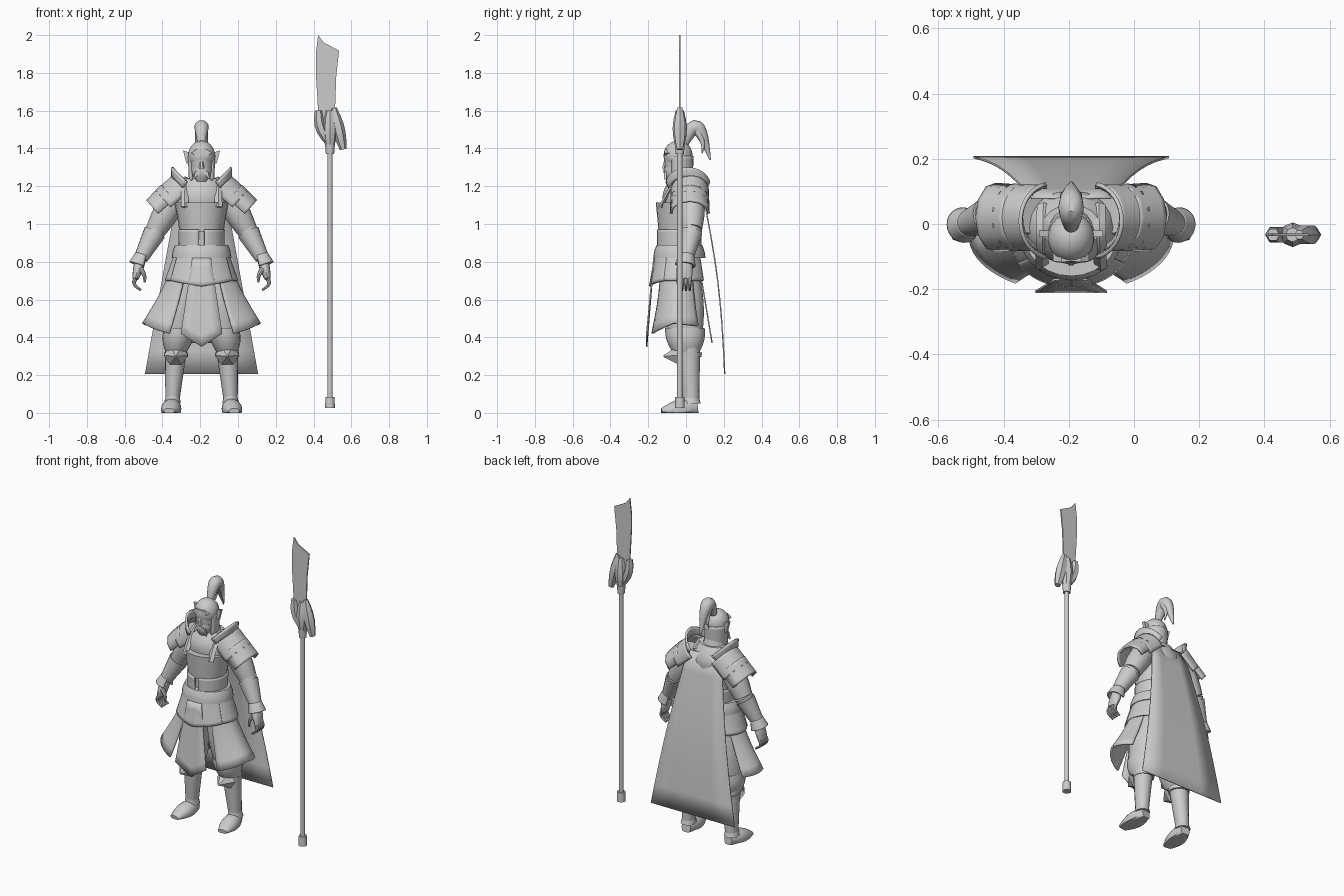
import bpy, bmesh
from math import radians, sin, cos, pi
from mathutils import Vector

if "Cube" in bpy.data.objects:
    bpy.data.objects.remove(bpy.data.objects["Cube"])

FIGURE_X = -.193
POLE_X = .487
POLE_Y = -.033
BODY_Y = -.035
FULL_TURN = 360

grey = bpy.data.materials.new("plain grey")
grey.use_nodes = True
grey.diffuse_color = (.6, .6, .6, 1)
grey.node_tree.nodes["Principled BSDF"].inputs["Base Color"].default_value = grey.diffuse_color


def finish(bm, name, mirror=False, thick=0, origin=FIGURE_X, sharp=35):
    """Turn a bmesh into a named, shaded object."""
    bmesh.ops.recalc_face_normals(bm, faces=bm.faces)
    mesh = bpy.data.meshes.new(name)
    bm.to_mesh(mesh)
    bm.free()
    mesh.materials.append(grey)
    obj = bpy.data.objects.new(name, mesh)
    bpy.context.collection.objects.link(obj)
    obj.location.x = origin
    if thick:
        shell = obj.modifiers.new("thickness", "SOLIDIFY")
        shell.thickness = thick
        shell.offset = 0
    if mirror:
        obj.modifiers.new("mirror", "MIRROR")
    bpy.context.view_layer.objects.active = obj
    obj.select_set(True)
    bpy.ops.object.shade_smooth_by_angle(angle=radians(sharp))
    obj.select_set(False)


def skin(bm, rows, closed):
    for upper, lower in zip(rows, rows[1:]):
        for k in range(len(upper) if closed else len(upper) - 1):
            j = (k + 1) % len(upper)
            bm.faces.new((upper[k], upper[j], lower[j], lower[k]))


def taper(name, start, end, wide, deep=None, bulge=0, bow=(0, 0, 0), steps=8, sides=16,
          arc=None, level=False, hem=None, **more):
    """Elliptical tube between two points; an arc in degrees leaves it an open shell."""
    bm = bmesh.new()
    deep = deep or wide
    start, end, bow = Vector(start), Vector(end), Vector(bow)
    first, last = arc or (0, FULL_TURN)
    rows = []
    for i in range(steps + 1):
        f = i / steps
        swell = sin(pi * f)
        centre = start.lerp(end, f) + bow * swell
        along = Vector((0, 0, 1)) if level else (end - start + bow * pi * cos(pi * f)).normalized()
        back = along.cross(Vector((1, 0, 0))).normalized()
        side = back.cross(along)
        w = wide[0] + (wide[1] - wide[0]) * f + bulge * swell
        d = deep[0] + (deep[1] - deep[0]) * f + bulge * swell
        row = []
        for k in range(sides + 1 if arc else sides):
            turn = k / sides
            angle = radians(first + (last - first) * turn)
            p = centre + side * w * cos(angle) + back * d * sin(angle)
            if hem:
                p.z += hem(turn) * f
            p.z = max(p.z, 0)
            row.append(bm.verts.new(p))
        rows.append(row)
    skin(bm, rows, closed=not arc)
    if not arc:
        bm.faces.new(rows[0])
        bm.faces.new(rows[-1])
    finish(bm, name, **more)


def band(name, top, bottom, wide, deep, y=BODY_Y, **more):
    """Level tube or shell round the body, from top to bottom."""
    taper(name, (0, y, top), (0, y, bottom), wide, deep, level=True, **more)


def sheet(name, top, bottom, half, bow=0, tip=0, steps=8):
    """Hanging cloth between two (y, z) heights, with a pointed hem if tip is set."""
    bm = bmesh.new()
    rows = []
    for i in range(steps + 1):
        f = i / steps
        y, z = Vector(top).lerp(Vector(bottom), f)
        w = half[0] + (half[1] - half[0]) * f
        rows.append([bm.verts.new((x * w, y + bow * sin(pi * f), z + tip * f * abs(x)))
                     for x in (-1, -.5, 0, .5, 1)])
    skin(bm, rows, closed=False)
    finish(bm, name, thick=.007)


def plate(name, outline, y, depth, **more):
    """Flat plate from an x-z outline."""
    bm = bmesh.new()
    face = bm.faces.new([bm.verts.new((x, y - depth / 2, z)) for x, z in outline])
    made = bmesh.ops.extrude_face_region(bm, geom=[face])["geom"]
    moved = [v for v in made if isinstance(v, bmesh.types.BMVert)]
    bmesh.ops.translate(bm, vec=(0, depth, 0), verts=moved)
    finish(bm, name, **more)


# Torso and chest armour
band("torso", top=1.1, bottom=.72, wide=(.14, .13), deep=(.11, .1), bulge=-.02)
band("shoulders", top=1.24, bottom=1.1, wide=(.09, .14), deep=(.07, .11), bulge=.02, y=-.01)
band("neck", top=1.3, bottom=1.2, wide=(.05, .08), deep=(.05, .08), y=-.02)
band("breastplate", top=1.115, bottom=.96, wide=(.142, .115), deep=(.125, .11), sides=24)
band("belly_plates", top=.97, bottom=.87, wide=(.117, .115), deep=(.114, .112),
     arc=(-83, 80), thick=.012, mirror=True)
band("belt", top=.89, bottom=.82, wide=(.14, .158), deep=(.12, .138), bulge=.004, sides=28)
taper("shoulder_straps", (.09, -.135, 1.09), (.085, .06, 1.2), wide=(.02, .02), deep=(.01, .01),
      bow=(0, 0, .09), sides=4, mirror=True)

# Layered skirt
band("front_tassets", top=.84, bottom=.67, wide=(.145, .19), deep=(.125, .155), arc=(-90, -32),
     hem=lambda turn: .03 * turn, thick=.012, mirror=True)
band("hip_tassets", top=.84, bottom=.7, wide=(.14, .19), deep=(.12, .145), arc=(-40, 60),
     thick=.01, mirror=True)
band("side_skirts", top=.82, bottom=.49, wide=(.13, .31), deep=(.11, .17), bulge=-.012, arc=(-57, 35),
     hem=lambda turn: -.07 * max(0, 1 - 2 * turn) - .03 * turn, thick=.012, mirror=True)
sheet("front_tabard", top=(-.17, .82), bottom=(-.208, .35), half=(.05, .11), tip=.07)
sheet("back_tabard", top=(.06, .84), bottom=(.138, .37), half=(.09, .14))

# Cape
sheet("cape", top=(.08, 1.2), bottom=(.205, .205), half=(.12, .3), bow=.025)

# Head, helmet and plume
band("face", top=1.36, bottom=1.3, wide=(.062, .057), deep=(.068, .062), y=-.05)
taper("jaw", (0, -.055, 1.3), (0, -.08, 1.225), wide=(.057, .025), deep=(.062, .02), bulge=.008, level=True)
bm = bmesh.new()
bmesh.ops.create_uvsphere(bm, u_segments=18, v_segments=12, radius=1)
bmesh.ops.scale(bm, vec=(.072, .077, .08), verts=bm.verts)
bmesh.ops.translate(bm, vec=(0, -.042, 1.362), verts=bm.verts)
finish(bm, "helmet")
band("neck_guard", top=1.36, bottom=1.23, wide=(.068, .062), deep=(.07, .066), arc=(-35, 215), thick=.01)
taper("nose", (0, -.105, 1.35), (0, -.115, 1.295), wide=(.008, .014), sides=6, level=True)
plate("brow_guard", [(0, 1.345), (.055, 1.375), (.03, 1.395), (0, 1.395)], y=-.1, depth=.03, mirror=True)
plate("moustache", [(0, 1.295), (.035, 1.275), (.045, 1.235), (0, 1.28)], y=-.11, depth=.015, mirror=True)
plate("helmet_wings", [(.055, 1.375), (.098, 1.39), (.08, 1.32), (.055, 1.325)], y=-.03, depth=.02, mirror=True)
taper("plume", (0, -.01, 1.42), (0, .128, 1.34), wide=(.02, .004), bulge=.026, bow=(0, 0, .13), steps=12)
taper("plume_tips", (.015, .06, 1.49), (.03, .085, 1.375), wide=(.02, .003), bow=(0, .015, 0), mirror=True)

# Arms, bracers and hands
SHOULDER = Vector((.12, .03, 1.18))
ELBOW = Vector((.24, .03, .97))
WRIST = Vector((.32, 0, .82))
KNUCKLES = Vector((.35, -.01, .71))
taper("upper_arms", SHOULDER, ELBOW, wide=(.06, .055), bulge=.012, mirror=True)
taper("forearms", ELBOW, WRIST, wide=(.055, .034), mirror=True)
taper("bracers", ELBOW.lerp(WRIST, .1), WRIST, wide=(.06, .038), mirror=True)
taper("cuffs", ELBOW.lerp(WRIST, .9), WRIST.lerp(KNUCKLES, .35), wide=(.036, .05),
      arc=(-120, 120), thick=.01, mirror=True)
taper("hands", WRIST, KNUCKLES, wide=(.026, .016), deep=(.03, .04), bulge=.006, mirror=True)
for finger in range(4):
    root = KNUCKLES + Vector((0, .03 - .02 * finger, 0))
    taper("finger_pair_%s" % "abcd"[finger], root, root + Vector((-.03, 0, -.06)), wide=(.012, .006),
          bow=(.02, 0, 0), sides=8, mirror=True)
taper("thumbs", WRIST.lerp(KNUCKLES, .5) + Vector((-.01, -.03, 0)), (.302, -.04, .69), wide=(.015, .006),
      bow=(-.01, 0, 0), sides=8, mirror=True)

# Shoulder armour
taper("pauldrons", (.085, .02, 1.18), (.175, .02, 1.1), wide=(.1, .095), deep=(.095, .098),
      arc=(-100, 100), thick=.012, mirror=True)
taper("pauldron_rims", (.15, .02, 1.135), (.235, .02, 1.06), wide=(.09, .082), deep=(.094, .1),
      arc=(-95, 95), sides=6, thick=.014, mirror=True)
taper("neck_wings", (.085, .01, 1.18), (.06, .01, 1.205), wide=(.098, .135), deep=(.1, .115),
      arc=(-80, 80), thick=.012, steps=3, mirror=True)

# Legs, knee guards, greaves and shoes
HIP = Vector((.08, -.02, .75))
KNEE = Vector((.135, 0, .32))
ANKLE = Vector((.155, .028, .05))
taper("trousers", HIP, KNEE, wide=(.07, .055), deep=(.09, .07), bulge=.025, level=True, mirror=True)
taper("trouser_cuffs", HIP.lerp(KNEE, .7), KNEE, wide=(.08, .055), deep=(.105, .07), bulge=.012,
      level=True, mirror=True)
taper("greaves", KNEE + Vector((0, .015, .03)), ANKLE, wide=(.06, .036), deep=(.06, .042),
      level=True, mirror=True)
taper("greave_rims", KNEE + Vector((0, .02, 0)), KNEE + Vector((0, .02, -.025)), wide=(.064, .062),
      steps=1, level=True, mirror=True)
taper("ankle_rims", ANKLE.lerp(KNEE, .15), ANKLE, wide=(.036, .045), deep=(.042, .05), level=True, mirror=True)
taper("knee_guards", (.136, -.04, .305), (.136, -.12, .3), wide=(.064, .004), deep=(.058, .004),
      steps=1, sides=6, mirror=True)
taper("shoes", (.15, .06, .03), (.172, -.13, .01), wide=(.03, .03), deep=(.04, .014), bulge=.024, mirror=True)

# Polearm
def pole_part(name, top, bottom, wide, **more):
    band(name, top, bottom, wide, wide, y=POLE_Y, origin=POLE_X, **more)


pole_part("pole_shaft", top=1.4, bottom=.04, wide=(.014, .014), steps=1)
pole_part("pole_foot", top=.085, bottom=.025, wide=(.024, .026), steps=1)
pole_part("pole_collar", top=1.42, bottom=1.37, wide=(.026, .022), steps=1)
pole_part("guard_core", top=1.6, bottom=1.41, wide=(.022, .024), bulge=.015, steps=4, sides=8, sharp=20)
faceted = dict(steps=5, sides=6, sharp=20, origin=POLE_X)
taper("guard_jaw", (-.06, POLE_Y, 1.6), (0, POLE_Y, 1.42), wide=(.02, .016), bulge=.01,
      bow=(-.02, 0, 0), **faceted)
taper("guard_mane", (.02, POLE_Y, 1.615), (.07, POLE_Y, 1.395), wide=(.015, .018), bulge=.017, **faceted)
plate("blade", [(.43, 1.5), (.412, 1.8), (.412, 1.9), (.424, 2), (.455, 1.96), (.535, 1.918),
                (.52, 1.78), (.51, 1.5)], y=POLE_Y, depth=.008, origin=0)
